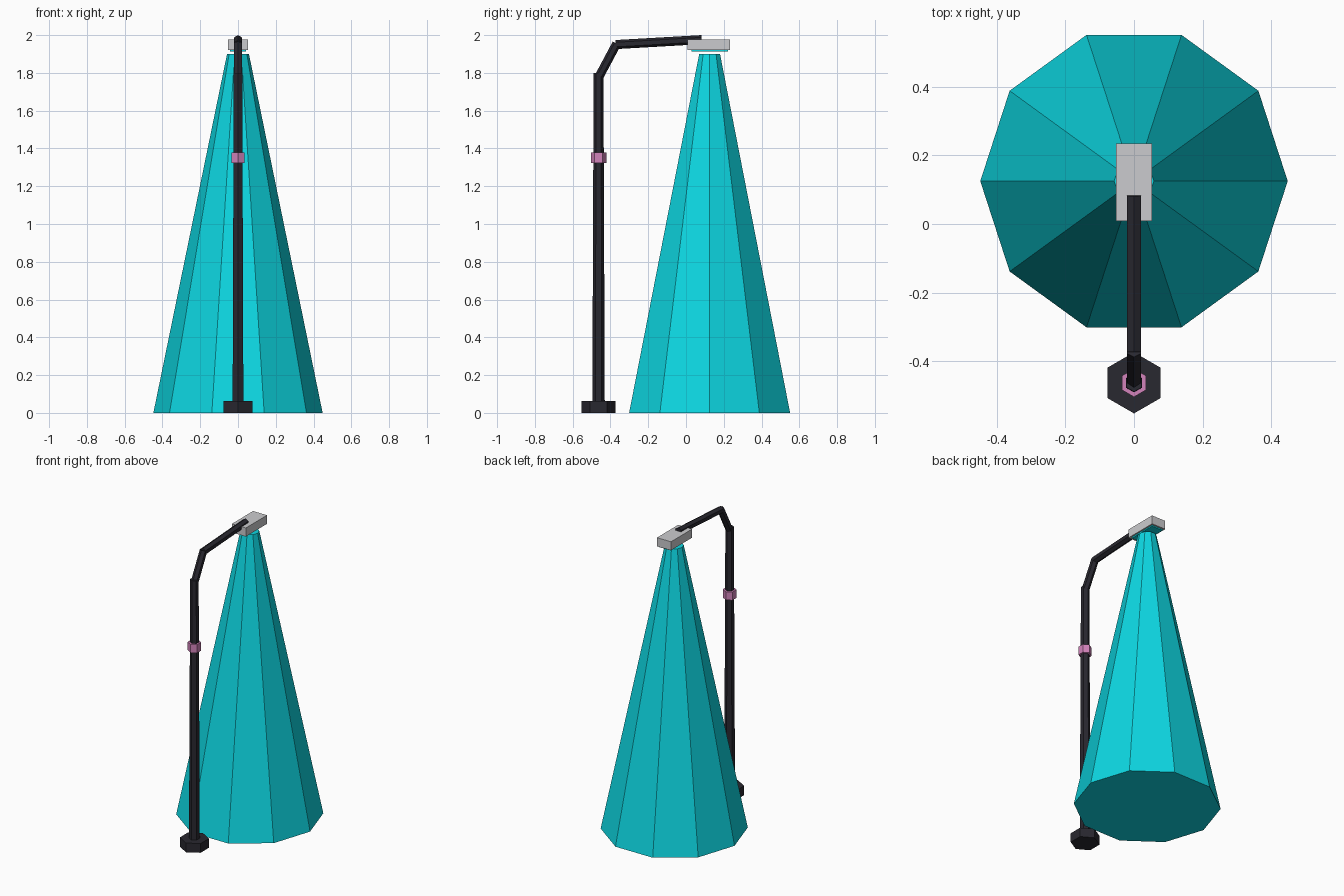
import bpy, bmesh, math
from mathutils import Vector

if "Cube" in bpy.data.objects:
    bpy.data.objects.remove(bpy.data.objects["Cube"])


def material(name, rgb):
    m = bpy.data.materials.new(name)
    m.diffuse_color = (*rgb, 1)
    m.use_nodes = True
    m.node_tree.nodes["Principled BSDF"].inputs["Base Color"].default_value = m.diffuse_color
    return m


CHARCOAL = material("charcoal", (0.022, 0.021, 0.029))
CYAN = material("cyan", (0.004, 0.68, 0.76))
GREY = material("light grey", (0.60, 0.60, 0.62))
PINK = material("pink", (0.65, 0.23, 0.50))


def finish(name, bm, mat):
    bmesh.ops.recalc_face_normals(bm, faces=bm.faces)
    mesh = bpy.data.meshes.new(name)
    bm.to_mesh(mesh)
    bm.free()
    mesh.materials.append(mat)
    obj = bpy.data.objects.new(name, mesh)
    bpy.context.collection.objects.link(obj)
    return obj


def prism(name, start, end, r0, r1, mat, sides=6, phase=math.pi / 2):
    """Closed flat-sided tapered prism running between two (y, z) points."""
    a, b = Vector((0, *start)), Vector((0, *end))
    u = Vector((1, 0, 0))
    v = (b - a).normalized().cross(u)
    bm = bmesh.new()
    rings = []
    for centre, r in ((a, r0), (b, r1)):
        angles = [phase + math.tau * i / sides for i in range(sides)]
        rings.append([bm.verts.new(centre + r * (u * math.cos(t) + v * math.sin(t)))
                      for t in angles])
    for i in range(sides):
        j = (i + 1) % sides
        bm.faces.new((rings[0][i], rings[0][j], rings[1][j], rings[1][i]))
    bm.faces.new(rings[0])
    bm.faces.new(rings[1])
    return finish(name, bm, mat)


def box(name, half_x, y0, y1, z0, z1, mat):
    bm = bmesh.new()
    bmesh.ops.create_cube(bm, size=1)
    for v in bm.verts:
        v.co = (v.co.x * 2 * half_x, (y0 + y1) / 2 + v.co.y * (y1 - y0),
                (z0 + z1) / 2 + v.co.z * (z1 - z0))
    return finish(name, bm, mat)


POLE_Y = -0.463

# Post with foot and coloured collar
prism("foot", (POLE_Y, 0), (POLE_Y, 0.062), 0.089, 0.089, CHARCOAL)
prism("post", (POLE_Y, 0.03), (POLE_Y, 1.8), 0.033, 0.026, CHARCOAL)
prism("collar", (POLE_Y, 1.322), (POLE_Y, 1.378), 0.041, 0.041, PINK)

# Bent arm
prism("arm_bend", (POLE_Y, 1.775), (-0.367, 1.955), 0.0235, 0.0235, CHARCOAL)
prism("arm", (-0.372, 1.95), (0.083, 1.976), 0.024, 0.024, CHARCOAL)

# Lamp head with glowing panel underneath
box("lamp_head", 0.052, 0.009, 0.234, 1.92, 1.978, GREY)
box("lamp_panel", 0.042, 0.029, 0.222, 1.912, 1.92, CYAN)

# Cone of light
prism("light_cone", (0.125, 0), (0.125, 1.9), 0.448, 0.058, CYAN, sides=10, phase=0)
